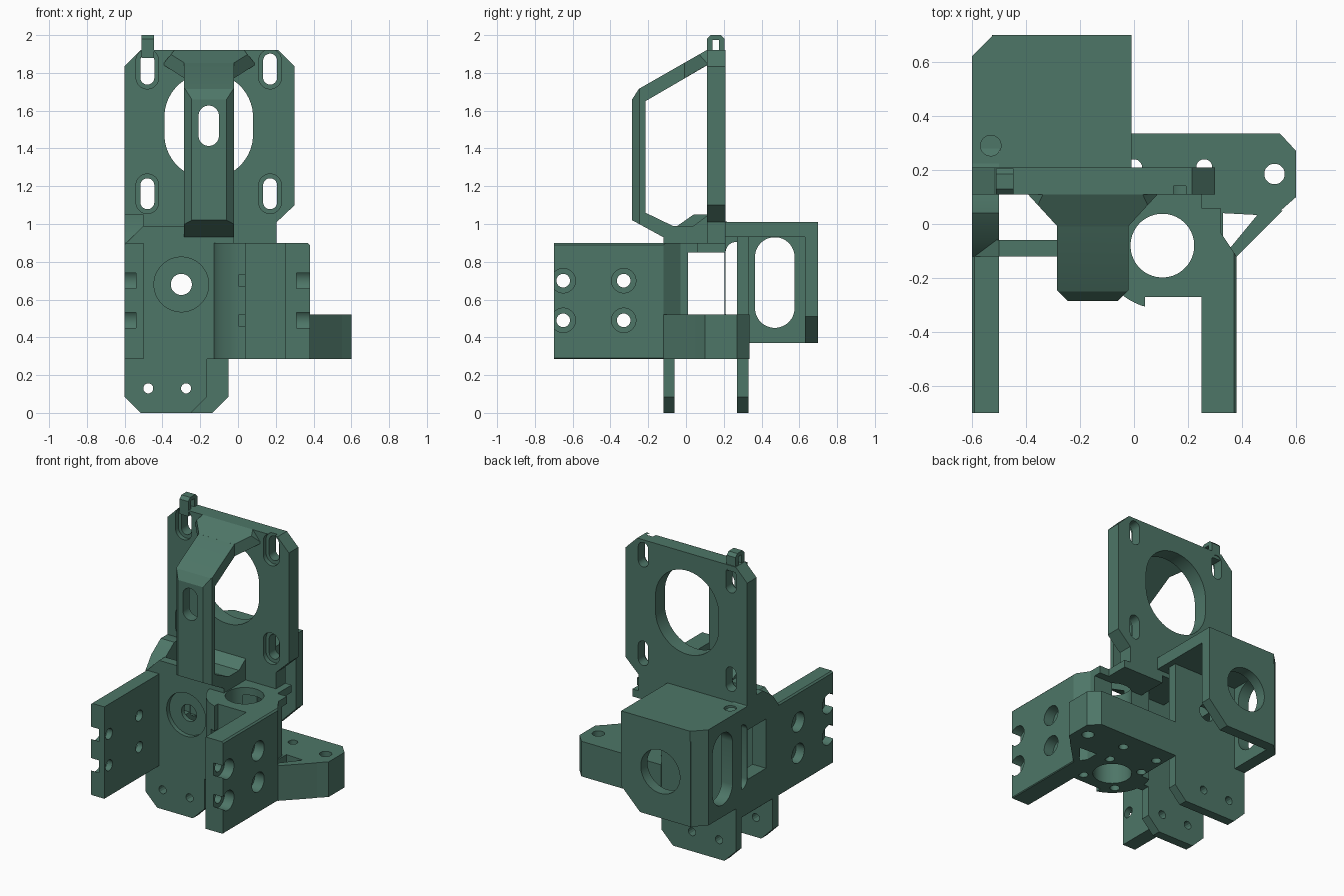
import bpy, bmesh, math
from mathutils import Vector

if "Cube" in bpy.data.objects:
    bpy.data.objects.remove(bpy.data.objects["Cube"])

green = bpy.data.materials.new("dark green plastic")
green.diffuse_color = (0.075, 0.18, 0.136, 1)
green.use_nodes = True
green.node_tree.nodes["Principled BSDF"].inputs["Base Color"].default_value = green.diffuse_color


def place(axis, u, v, t):
    return {'x': (t, u, v), 'y': (u, t, v), 'z': (u, v, t)}[axis]


def prism(name, pts, axis, a, b):
    """Extrude a 2D profile along an axis from a to b."""
    bm = bmesh.new()
    lo = [bm.verts.new(place(axis, u, v, a)) for u, v in pts]
    hi = [bm.verts.new(place(axis, u, v, b)) for u, v in pts]
    bm.faces.new(lo)
    bm.faces.new(hi)
    n = len(pts)
    for i in range(n):
        bm.faces.new((lo[i], lo[(i + 1) % n], hi[(i + 1) % n], hi[i]))
    bmesh.ops.recalc_face_normals(bm, faces=bm.faces)
    me = bpy.data.meshes.new(name)
    bm.to_mesh(me)
    bm.free()
    me.materials.append(green)
    ob = bpy.data.objects.new(name, me)
    bpy.context.collection.objects.link(ob)
    return ob


def rect(u0, u1, v0, v1, bl=0, br=0, tr=0, tl=0):
    """Rectangle with optional chamfer on each corner."""
    pts = []
    for u, v, c, su, sv, flip in ((u0, v0, bl, 1, 1, 0), (u1, v0, br, -1, 1, 1),
                                  (u1, v1, tr, -1, -1, 0), (u0, v1, tl, 1, -1, 1)):
        if c:
            pair = [(u, v + sv * c), (u + su * c, v)]
            pts += pair[::-1] if flip else pair
        else:
            pts.append((u, v))
    return pts


def slot(u, v, r, half=0.0, n=32):
    """Circle, or upright slot when half is above zero."""
    pts = []
    for k in range(n):
        a = 2 * math.pi * (k + 0.5) / n
        pts.append((u + r * math.cos(a), v + r * math.sin(a) + math.copysign(half, math.sin(a))))
    return pts


def cut(ob, *shapes):
    """Cut (profile, axis, a, b) shapes out of an object."""
    for s in shapes:
        c = prism("cutter", *s)
        m = ob.modifiers.new("cut", 'BOOLEAN')
        m.operation, m.solver, m.object = 'DIFFERENCE', 'EXACT', c
        bpy.context.view_layer.update()
        me = bpy.data.meshes.new_from_object(ob.evaluated_get(bpy.context.evaluated_depsgraph_get()))
        ob.modifiers.clear()
        ob.data = me
        bpy.data.objects.remove(c)


# Upright motor plate with central opening and four recessed slots
plate = prism("motor_plate", [(-.60, .99), (-.28, .99), (-.28, .90), (.205, .90), (.205, 1.01),
              (.30, 1.10), (.30, 1.835), (.215, 1.92), (-.515, 1.92), (-.60, 1.835)], 'y', .11, .21)
cut(plate, (slot(-.155, 1.52, .235, .045, 48), 'y', 0, .3))
for x in (-.48, .17):
    for z in (1.16, 1.82):
        cut(plate, (slot(x, z, .037, .045), 'y', 0, .3), (slot(x, z, .06, .045), 'y', 0, .14))

# Small eyelet on the plate's top edge
tab = prism("top_eyelet", rect(.11, .205, 1.88, 2.0, 0, 0, .02, .02), 'x', -.51, -.445)
cut(tab, (rect(.14, .175, 1.92, 1.975), 'x', -.7, -.3))

# Bent arm in front of the plate, with a flared upper end
arm = prism("front_arm", [(.12, 1.92), (.10, 1.915), (-.25, 1.715), (-.285, 1.66), (-.285, 1.02), (-.12, .93),
            (-.12, .90), (.12, .90), (.12, 1.05), (.04, .99), (-.07, .99), (-.215, 1.06),
            (-.215, 1.65), (.12, 1.845)], 'x', -.285, -.02)
cut(arm, (slot(-.155, 1.52, .054, .053), 'y', -.4, -.1),
    ([(-.30, -.30), (-.23, -.30), (-.30, -.23)], 'z', .85, 2),
    ([(-.005, -.30), (-.075, -.30), (-.005, -.23)], 'z', .85, 2))
for s, name in ((-1, "arm_flare_left"), (1, "arm_flare_right")):
    x = -.1525
    fl = prism(name, [(x, -.01), (x + s * .13, -.01), (x + s * .24, .11), (x, .11)], 'z', 1.6, 1.95)
    cut(fl, ([(-.2, 1.744), (.2, 1.972), (.2, 2.2), (-.2, 2.2)], 'x', -1, 1),
        ([(-.2, 1.66), (.2, 1.893), (.2, 1.4), (-.2, 1.4)], 'x', -1, 1),
        ([(x + s * .25, 1.84), (x + s * .25, 2.1), (x + s * .1, 2.1), (x + s * .185, 1.92)], 'y', -1, 1))

# Front and rear idler plates reaching down to the feet
front = prism("front_plate", rect(-.60, -.165, 0, .99, .085, .085, 0, .10), 'y', -.12, -.06)
front_r = prism("front_plate_right", rect(-.166, -.04, .285, .99), 'y', -.12, -.06)
rear = prism("rear_plate", rect(-.60, -.05, 0, .99, .085, .085), 'y', .27, .33)
for p in (front, rear):
    cut(p, (slot(-.30, .68, .056), 'y', -1, 1))
    for x in (-.475, -.275):
        cut(p, (slot(x, .13, .027, 0, 12), 'y', -1, 1))
for p in (front, front_r):
    cut(p, (slot(-.30, .68, .145, 0, 48), 'y', -.2, -.09))
cut(rear, (slot(-.30, .68, .12, 0, 40), 'y', .25, .29))

# Side arms with recessed screw holes
left = prism("left_side_arm", [(-.70, .285), (.28, .285), (.28, .99), (.11, 1.05), (.04, 1.05),
             (-.06, .98), (-.12, .90), (-.70, .90)], 'x', -.60, -.50)
cut(left, (rect(.01, .205, .52, .85), 'x', -1, 0),
    (slot(.265, .69, .055, .16), 'x', -1, 0),
    ([(-.61, .27), (-.58, .27), (-.61, .30)], 'y', -1, 1),
    ([(-.61, .91), (-.58, .91), (-.61, .88)], 'y', -1, -.12))
right = prism("right_side_arm", [(.25, -.70), (.38, -.70), (.38, -.12), (.32, -.03), (.32, .06), (.25, .06)],
              'z', .285, .90)
cut(right, (rect(.01, .205, .52, .85), 'x', 0, 1),
    ([(.39, .27), (.36, .27), (.39, .30)], 'y', -1, 1),
    ([(.39, .91), (.36, .91), (.39, .88)], 'y', -1, 1))
for y in (-.65, -.33):
    for z in (.49, .70):
        cut(left, (slot(y, z, .036), 'x', -1, 0), (slot(y, z, .065), 'x', -.7, -.54))
        cut(right, (slot(y, z, .036), 'x', 0, 1), (slot(y, z, .065), 'x', .31, .5))

# Central extruder block with vertical bore
block = prism("extruder_block", rect(.04, .26, -.27, .01), 'z', .285, .90)
collar = prism("block_rounding", slot(.105, -.08, .235, 0, 64), 'z', .285, .90)
cut(collar, (rect(.04, .6, -.6, .6), 'z', 0, 2), (rect(-.5, .6, .01, .6), 'z', 0, 2))
bridge = prism("block_bridge", rect(-.05, .25, 0, .21), 'z', .85, .90)

# Floor slab and side wing with screw holes
floor = prism("floor_slab", [(-.05, -.08), (.33, -.08), (.33, .04), (.52, .03), (.60, .10),
              (.60, .27), (.54, .335), (-.05, .335)], 'z', .285, .52)
strut = prism("wing_strut", [(.33, -.12), (.38, -.12), (.55, .05), (.47, .05)], 'z', .285, .52)
cut(floor, (slot(.52, .185, .038), 'z', 0, 2), (slot(.26, .21, .03, 0, 16), 'z', 0, 2),
    (slot(0, .21, .03, 0, 16), 'z', 0, 2))
for p in (block, collar, bridge, floor):
    cut(p, (slot(.105, -.08, .118, 0, 48), 'z', 0, 2))
for sx in (-1, 1):
    for sy in (-1, 1):
        for p in (block, collar, floor):
            cut(p, (slot(.105 + sx * .125, -.08 + sy * .125, .03, 0, 16), 'z', .2, .36))
for z in (.49, .70):
    cut(collar, (rect(.005, .06, z - .032, z + .032), 'y', -.4, -.2))

# Rear housing: top slab, left wall with slot, back wall with round opening
top = prism("housing_top", rect(-.60, -.01, .20, .70, 0, 0, 0, .08), 'z', .93, 1.01)
cut(top, (slot(-.53, .29, .038), 'z', .5, 2))
wall = prism("housing_left_wall", rect(.27, .70, .37, .94), 'x', -.60, -.52)
cut(wall, (slot(.47, .69, .105, .135, 40), 'x', -1, 0),
    ([(-.61, .61), (-.61, .71), (-.51, .71)], 'z', 0, 2))
back = prism("housing_back_wall", rect(-.525, -.01, .37, .94, 0, .14), 'y', .63, .70)
cut(back, (slot(-.30, .68, .145, 0, 48), 'y', .5, .8))

# Smooth the round holes while keeping edges sharp
for ob in bpy.context.scene.objects:
    ob.select_set(True)
bpy.context.view_layer.objects.active = plate
bpy.ops.object.shade_smooth_by_angle(angle=math.radians(25))
